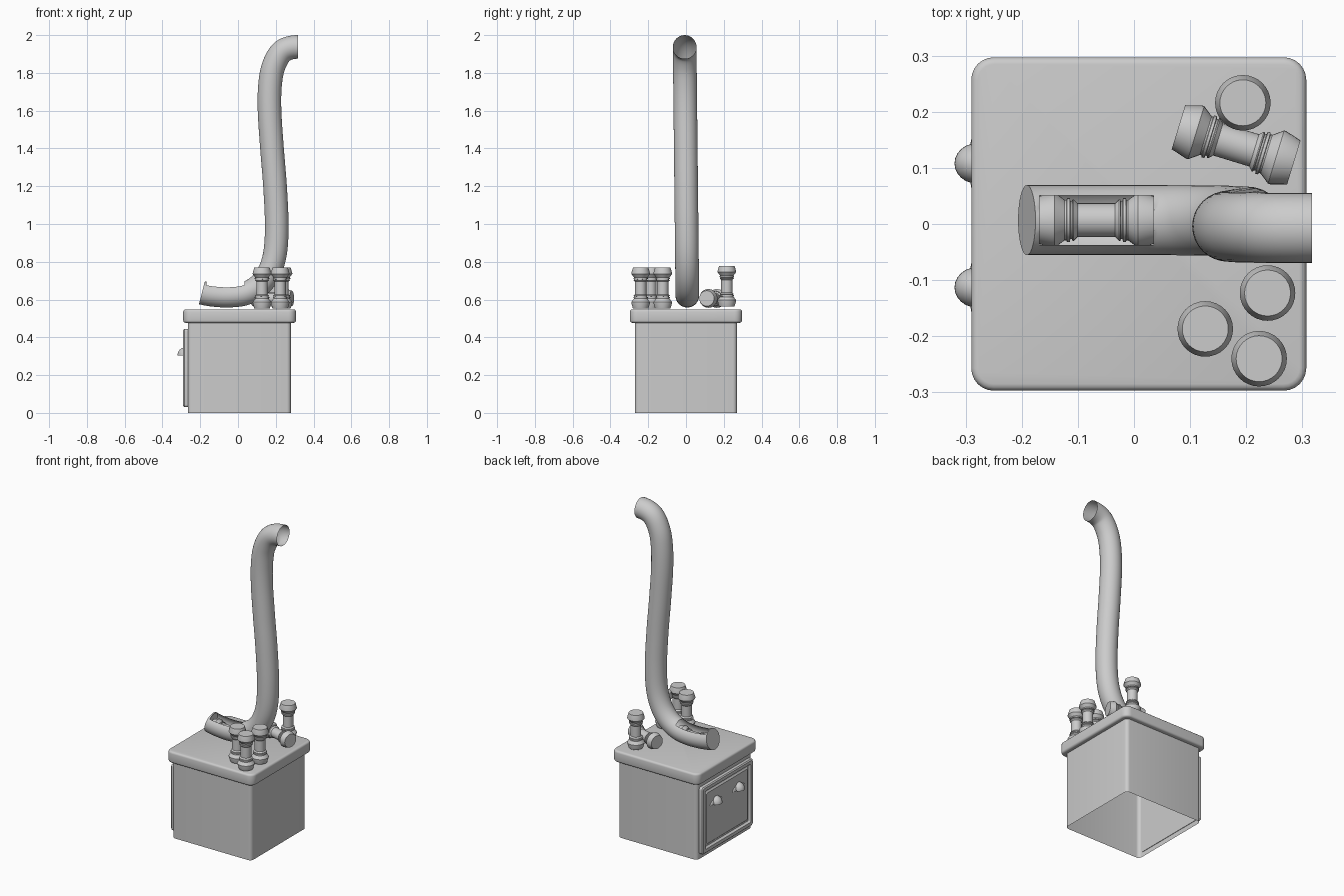
import bpy, bmesh, math
from mathutils import Vector, Matrix

if "Cube" in bpy.data.objects:
    bpy.data.objects.remove(bpy.data.objects["Cube"])


def finish(name, bm, angle=35):
    bmesh.ops.recalc_face_normals(bm, faces=bm.faces)
    me = bpy.data.meshes.new(name)
    bm.to_mesh(me)
    bm.free()
    ob = bpy.data.objects.new(name, me)
    bpy.context.collection.objects.link(ob)
    bpy.ops.object.select_all(action='DESELECT')
    ob.select_set(True)
    bpy.context.view_layer.objects.active = ob
    bpy.ops.object.shade_smooth_by_angle(angle=math.radians(angle))
    return ob


def box(lo, hi, corner, seg=6):
    """Box with rounded vertical edges."""
    bm = bmesh.new()
    lo, hi = Vector(lo), Vector(hi)
    size = hi - lo
    bmesh.ops.create_cube(bm, size=1, matrix=Matrix.Translation((lo + hi) / 2) @ Matrix.Diagonal((*size, 1)))
    edges = [e for e in bm.edges if abs(e.verts[0].co.z - e.verts[1].co.z) > size.z * 0.9]
    bmesh.ops.bevel(bm, geom=edges, offset=corner, segments=seg, profile=0.5, affect='EDGES')
    bm.normal_update()
    return bm


# Cabinet body, open underneath and covered by the lid
bm = box((-0.265, -0.27, 0), (0.28, 0.27, 0.485), 0.022, seg=5)
bmesh.ops.delete(bm, geom=[f for f in bm.faces if abs(f.normal.z) > 0.9], context='FACES')
finish("cabinet", bm)

# Lid slab with rounded corners and softened rims
bm = box((-0.29, -0.297, 0.477), (0.307, 0.297, 0.548), 0.04)
rims = [e for e in bm.edges if abs(e.verts[0].co.z - e.verts[1].co.z) < 1e-5]
bmesh.ops.bevel(bm, geom=rims, offset=0.012, segments=3, profile=0.5, affect='EDGES')
finish("lid", bm)

# Framed door: nested rounded rectangles as (inset, x, corner radius)
bm = bmesh.new()
rings = []
for inset, x, r in ((0, -0.262, 0.014), (0, -0.284, 0.014), (0.006, -0.29, 0.012),
                    (0.026, -0.29, 0.008), (0.034, -0.277, 0.006), (0.042, -0.277, 0.005),
                    (0.050, -0.283, 0.004)):
    hy, hz, ring = 0.25 - inset - r, 0.2075 - inset - r, []
    for c, (sy, sz) in enumerate(((1, 1), (-1, 1), (-1, -1), (1, -1))):
        for k in range(5):
            a = math.pi / 2 * (c + k / 4)
            ring.append(bm.verts.new((x, sy * hy + r * math.cos(a), 0.2375 + sz * hz + r * math.sin(a))))
    rings.append(ring)
for r0, r1 in zip(rings, rings[1:]):
    for j in range(20):
        k = (j + 1) % 20
        bm.faces.new((r0[j], r0[k], r1[k], r1[j]))
bm.faces.new(rings[0])
bm.faces.new(rings[-1])
finish("door", bm, 25)


# Cup handles: quarter domes with a wide low flange
def half_dome(name, centre, radii):
    bm = bmesh.new()
    bmesh.ops.create_uvsphere(bm, u_segments=24, v_segments=16, radius=1)
    for plane in ((0, 0, -1), (1, 0, 0)):
        bmesh.ops.bisect_plane(bm, geom=bm.verts[:] + bm.edges[:] + bm.faces[:], dist=1e-5,
                               plane_co=(0, 0, 0), plane_no=plane, clear_outer=True)
    bmesh.ops.holes_fill(bm, edges=[e for e in bm.edges if e.is_boundary])
    bmesh.ops.transform(bm, verts=bm.verts, matrix=Matrix.Translation(centre) @ Matrix.Diagonal((*radii, 1)))
    finish(name, bm)


for i, y in enumerate((-0.113, 0.108)):
    half_dome(f"handle_cup_{i}", (-0.28, y, 0.305), (0.04, 0.036, 0.042))
    half_dome(f"handle_flange_{i}", (-0.28, y, 0.305), (0.014, 0.062, 0.03))

# Canisters: spindle shapes with two ringed heads, turned from one half profile
HALF = [(0, 0), (0.041, 0), (0.0495, 0.029), (0.0495, 0.033), (0.036, 0.051),
        (0.036, 0.054), (0.039, 0.055), (0.039, 0.060), (0.034, 0.061), (0.034, 0.064),
        (0.037, 0.065), (0.037, 0.067), (0.030, 0.074)]
LENGTH = 0.215


def canister(name, matrix, seg=32):
    bm = bmesh.new()
    prof = HALF + [(r, LENGTH - s) for r, s in reversed(HALF)]
    verts = [bm.verts.new((r, 0, s - LENGTH / 2)) for r, s in prof]
    edges = [bm.edges.new(p) for p in zip(verts, verts[1:])]
    bmesh.ops.spin(bm, geom=verts + edges, cent=(0, 0, 0), axis=(0, 0, 1),
                   angle=math.tau, steps=seg)
    bmesh.ops.remove_doubles(bm, verts=bm.verts, dist=1e-5)
    bmesh.ops.transform(bm, verts=bm.verts, matrix=matrix)
    finish(name, bm, 30)


for i, (x, y, z) in enumerate(((0.194, 0.216, 0.671), (0.127, -0.187, 0.661),
                               (0.238, -0.123, 0.661), (0.223, -0.24, 0.661))):
    canister(f"standing_canister_{i}", Matrix.Translation((x, y, z)))
lay = Matrix.Rotation(math.pi / 2, 4, 'Y')
canister("lying_canister", Matrix.Translation((0.182, 0.141, 0.606))
         @ Matrix.Rotation(math.radians(-17), 4, 'Z') @ lay)
canister("loaded_canister", Matrix.Translation((-0.067, 0.007, 0.615)) @ lay)

# Pipe: swept tube, capped at the low end, open at the top, with a loading slot
PATH = [(-0.191, 0.636), (-0.12, 0.624), (-0.04, 0.621), (0.04, 0.633), (0.11, 0.672),
        (0.165, 0.745), (0.197, 0.85), (0.205, 1.0), (0.196, 1.2), (0.18, 1.4),
        (0.167, 1.6), (0.17, 1.74), (0.19, 1.84), (0.237, 1.915), (0.317, 1.9375)]
RADIUS, SIDES, STEPS, HALF_SLOT = 0.0625, 32, 8, 4
pts = [(-0.26, 0.66)] + PATH + [(0.40, 1.914)]
pts = [Vector((x, 0.007 - 0.014 * min(1, max(0, (z - 0.63) / 1.3)), z)) for x, z in pts]
line = []
for i in range(1, len(pts) - 2):
    a, b, c, d = pts[i - 1:i + 3]
    for k in range(STEPS + (i == len(pts) - 3)):
        t = k / STEPS
        p = 0.5 * (2 * b + (c - a) * t + (2 * a - 5 * b + 4 * c - d) * t * t
                   + (3 * b - a - 3 * c + d) * t ** 3)
        q = 0.5 * ((c - a) + 2 * (2 * a - 5 * b + 4 * c - d) * t
                   + 3 * (3 * b - a - 3 * c + d) * t * t)
        line.append((p, q.normalized()))

bm = bmesh.new()
rings = []
for p, tangent in line:
    side = Vector((0, 1, 0))
    up = tangent.cross(side).normalized()
    rings.append([bm.verts.new(p + RADIUS * (math.cos(math.tau * j / SIDES) * up
                                             + math.sin(math.tau * j / SIDES) * side))
                  for j in range(SIDES)])

# Square up the slot ends, then leave its faces out
low_run = range(len(rings) // 3)
ends = []
for bound in (-0.168, 0.035):
    i = min(low_run, key=lambda n: abs(rings[n][HALF_SLOT].co.x - bound))
    ends.append(i)
    for j in range(-HALF_SLOT, HALF_SLOT + 1):
        rings[i][j].co.x = bound
for i in range(len(rings) - 1):
    for j in range(SIDES):
        if ends[0] <= i < ends[1] and (j + HALF_SLOT) % SIDES < 2 * HALF_SLOT:
            continue
        k = (j + 1) % SIDES
        bm.faces.new((rings[i][j], rings[i][k], rings[i + 1][k], rings[i + 1][j]))
bm.faces.new(rings[0])
bmesh.ops.delete(bm, geom=[v for v in bm.verts if not v.link_faces], context='VERTS')
finish("pipe", bm, 40)
